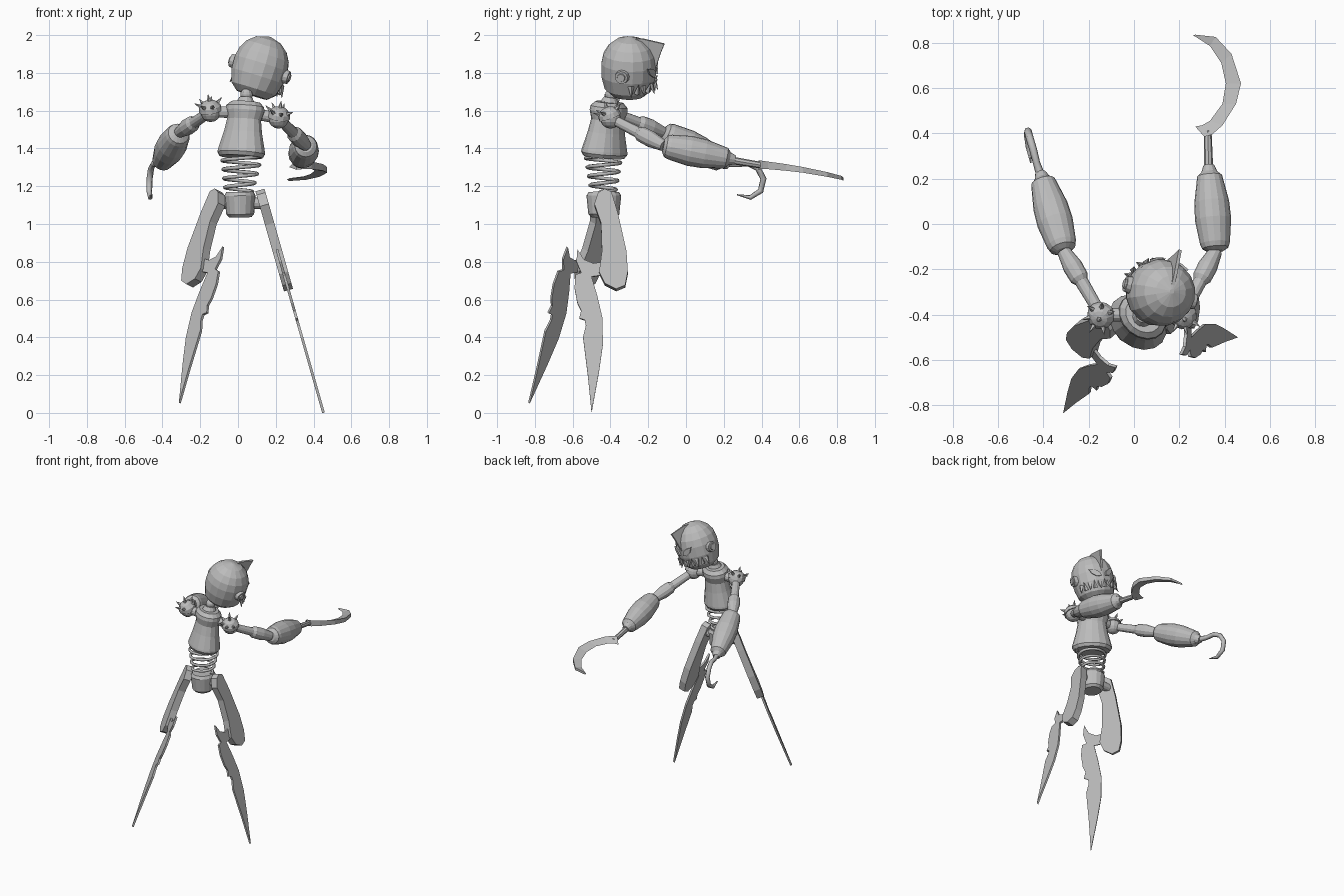
import bpy, bmesh, math
from mathutils import Matrix, Vector

cube = bpy.data.objects.get("Cube")
if cube:
    bpy.data.objects.remove(cube)

grey = bpy.data.materials.new("plain grey")
grey.use_nodes = True
grey.diffuse_color = (0.5, 0.5, 0.5, 1)
grey.node_tree.nodes["Principled BSDF"].inputs["Base Color"].default_value = (0.5, 0.5, 0.5, 1)


def finish(name, bm):
    bmesh.ops.recalc_face_normals(bm, faces=bm.faces)
    mesh = bpy.data.meshes.new(name)
    bm.to_mesh(mesh)
    bm.free()
    mesh.materials.append(grey)
    obj = bpy.data.objects.new(name, mesh)
    bpy.context.collection.objects.link(obj)
    return obj


def along(p, q):
    """Matrix whose z axis runs from p to q with unit length 1."""
    p, q = Vector(p), Vector(q)
    d = q - p
    turn = d.to_track_quat('Z', 'Y').to_matrix().to_4x4()
    return Matrix.Translation(p) @ turn @ Matrix.Diagonal((1, 1, d.length, 1))


def lathe(name, profile, matrix, seg=16, flat=1.0):
    """Turn (radius, height) points about z; closed at both ends."""
    bm = bmesh.new()
    rings = []
    for r, h in profile:
        rings.append([bm.verts.new(matrix @ Vector((r * math.cos(a), r * flat * math.sin(a), h)))
                      for a in (math.tau * i / seg for i in range(seg))])
    for a, b in zip(rings, rings[1:]):
        for i in range(seg):
            j = (i + 1) % seg
            bm.faces.new((a[i], a[j], b[j], b[i]))
    bm.faces.new(rings[0])
    bm.faces.new(rings[-1])
    return finish(name, bm)


def rod(name, p, q, r, r2=None, seg=12):
    return lathe(name, [(r, 0), (r if r2 is None else r2, 1)], along(p, q), seg)


def ball(name, centre, r, seg=12):
    prof = [(max(r * math.sin(math.pi * k / 8), 0.002), -r * math.cos(math.pi * k / 8)) for k in range(9)]
    return lathe(name, prof, Matrix.Translation(centre), seg)


def plate(name, points, thick, place):
    """Extrude a flat outline; place maps (u, v) to a 3D point."""
    bm = bmesh.new()
    face = bm.faces.new([bm.verts.new(place(u, v)) for u, v in points])
    face.normal_update()
    n = face.normal.copy()
    out = bmesh.ops.extrude_face_region(bm, geom=[face])
    moved = [g for g in out["geom"] if isinstance(g, bmesh.types.BMVert)]
    for v in bm.verts:
        v.co += n * thick * (0.5 if v in moved else -0.5)
    return finish(name, bm)


def tube(name, points, radii, cyclic=False):
    """Round wire through points with a radius at each."""
    curve = bpy.data.curves.new(name, 'CURVE')
    curve.dimensions = '3D'
    curve.bevel_depth = 1
    curve.bevel_resolution = 1
    curve.use_fill_caps = True
    s = curve.splines.new('POLY')
    s.points.add(len(points) - 1)
    for pt, co, r in zip(s.points, points, radii):
        pt.co = (*co, 1)
        pt.radius = r
    obj = bpy.data.objects.new(name, curve)
    curve.materials.append(grey)
    bpy.context.collection.objects.link(obj)


# torso, neck and hips
lathe("torso", [(.125, 0), (.14, .07), (.138, .12), (.112, .45), (.10, .68), (.115, .84), (.112, .92), (.085, 1)],
      along((.015, -.435, 1.355), (.04, -.405, 1.645)), flat=.78)
rod("neck_base", (.04, -.405, 1.64), (.042, -.40, 1.67), .05, .035)
ball("neck_joint", (.045, -.395, 1.685), .033)
rod("neck", (.045, -.395, 1.69), (.07, -.34, 1.74), .025)
lathe("hips", [(.065, 0), (.082, .12), (.092, .85), (.08, 1)],
      along((.012, -.435, 1.035), (.01, -.435, 1.17)), flat=.9)
rod("hip_axle", (-.13, -.43, 1.11), (.15, -.43, 1.11), .03)

# waist spring
turns, steps = 4, 64
coil = []
for i in range(steps + 1):
    t = i / steps
    a, r = math.tau * turns * t, .072 + .035 * t
    coil.append((.005 + .015 * t + r * math.cos(a), -.437 + r * .9 * math.sin(a), 1.17 + .19 * t))
tube("waist_spring", coil, [.01] * len(coil))

# head frame: x to the ears, y to the face
ex = Vector((.93, -.24, -.28)).normalized()
ey = Vector((.215, .95, -.1))
ey = (ey - ex * ey.dot(ex)).normalized()
ez = ex.cross(ey)
head = Matrix.Translation((.118, -.303, 1.83)) @ Matrix((ex, ey, ez)).transposed().to_4x4()
lathe("head", [(.085, -.155), (.125, -.12), (.145, -.05), (.148, .02), (.138, .07), (.112, .115), (.07, .15), (.01, .168)], head)
plate("forehead_fin", [(0, .16), (.07, .165), (.19, .15), (.172, .1), (.158, .05), (.145, 0), (.1, .08)], .014,
      lambda u, v: head @ Vector((0, u, v)))
for side, label in ((1, "left"), (-1, "right")):
    rod(label + "_ear", head @ Vector((side * .13, 0, -.01)), head @ Vector((side * .165, 0, -.01)), .04, .034)
    rod(label + "_ear_cap", head @ Vector((side * .16, 0, -.01)), head @ Vector((side * .172, 0, -.01)), .024, .02)
    plate(label + "_eye", [(.015, -.025), (.045, -.028), (.075, -.005), (.09, .03), (.055, .022), (.025, .002)], .009,
          lambda u, v: head @ Vector((side * u, math.sqrt(.152 ** 2 - u * u), v)))

# teeth in two rows round the jaw
for i in range(11):
    a = math.radians(90 + (i - 5) * 14)
    out = Vector((math.cos(a), math.sin(a), 0))
    up = 1 if i % 2 else -1
    rod(f"tooth_{i + 1}", head @ (out * .137 + Vector((0, 0, -.085 - .02 * up))),
        head @ (out * .158 + Vector((0, 0, -.085 + .035 * up))), .017, .001, 4)

# legs: the same flat outlines on two slanted planes
thigh = [(-.055, 1.10), (-.035, 1.16), (0, 1.18), (.035, 1.165), (.07, 1.05), (.115, .85), (.122, .74), (.108, .67),
         (.06, .65), (0, .68), (-.03, .74), (-.015, .85), (-.02, 1.0)]
shin = [(-.145, .865), (-.11, .81), (-.06, .79), (0, .80), (.0, .73), (-.07, .72), (-.04, .62), (-.012, .5), (-.01, .36),
        (-.03, .22), (-.07, 0), (-.09, .2), (-.115, .4), (-.1, .46), (-.105, .49), (-.135, .50), (-.125, .54),
        (-.145, .58), (-.16, .66), (-.155, .73), (-.125, .74), (-.15, .80)]
legs = (("left", Vector((.122, -.43, 1.16)), Vector((-.285, 0, 1)), Vector((0, 1, 0))),
        ("right", Vector((-.11, -.43, 1.16)), Vector((.21, .30, .955)), Vector((-.65, .76, 0))))
for label, hip, slope, knee in legs:
    def put(u, z):
        return hip + slope * (z - 1.16) + knee * u
    plate(label + "_thigh", thigh, .05, put)
    plate(label + "_shin", shin, .014, put)

# arms
barrel = [(.035, 0), (.058, .04), (.066, .1), (.08, .4), (.077, .62), (.055, .95), (.035, 1)]
arms = (("left", (.08, -.40, 1.585), (.215, -.40, 1.56), (.36, -.12, 1.415), (.332, .23, 1.345)),
        ("right", (0, -.40, 1.59), (-.145, -.40, 1.595), (-.31, -.12, 1.485), (-.405, .20, 1.325)))
for label, chest, shoulder, elbow, wrist in arms:
    sh, el, wr = Vector(shoulder), Vector(elbow), Vector(wrist)
    rod(label + "_collar", chest, sh, .03)
    ball(label + "_shoulder", sh, .055)
    mid = sh.lerp(el, .52)
    rod(label + "_upper_arm", sh, mid, .026, .03)
    lathe(label + "_elbow_sleeve", [(.03, 0), (.042, .12), (.044, .5), (.03, 1)], along(mid, el), 12)
    lathe(label + "_forearm", barrel, along(el, wr), 16)
    rod(label + "_wrist", wr, wr + (wr - el).normalized() * .03, .035, .024)
    # spiked shoulder guard
    side = 1 if sh.x > 0 else -1
    guard = along(sh, sh + Vector((side * .15, -.35, 1)).normalized())
    lathe(label + "_guard", [(.062, .005), (.058, .03), (.035, .054), (.004, .064)], guard, 12)
    for i in range(7):
        a = math.tau * i / 7
        lean = Vector((math.cos(a), math.sin(a), .75)) if i else Vector((0, 0, 1))
        lean.normalize()
        rod(f"{label}_spike_{i + 1}", guard @ (lean * .05), guard @ (lean * .098), .015, .001, 5)

# hook on the right arm
hook = [(-.41, .21, 1.32), (-.43, .27, 1.315), (-.445, .33, 1.32), (-.46, .38, 1.295), (-.468, .41, 1.24),
        (-.47, .395, 1.175), (-.465, .34, 1.14), (-.455, .27, 1.155)]
tube("hook", hook, [.02, .016, .017, .017, .017, .016, .013, .003])

# sickle on the left arm: thick outer spine, sharp inner edge
def sickle_point(x, y):
    return Vector((x, y, 1.335 + .08 * (x - .32) - .164 * (y - .25)))

rod("sickle_handle", sickle_point(.33, .23), sickle_point(.325, .41), .02, .017, 8)
spine = [(.31, .385), (.345, .395), (.39, .435), (.45, .53), (.472, .62), (.43, .75), (.36, .825), (.27, .835)]
edge = [(.27, .43), (.30, .435), (.335, .455), (.39, .53), (.405, .62), (.385, .71), (.335, .785), (.26, .833)]
bm = bmesh.new()
rows = []
for k, (s, e) in enumerate(zip(spine, edge)):
    half = Vector((0, 0, .025 - .0025 * k))
    rows.append([bm.verts.new(p) for p in (sickle_point(*s) + half, sickle_point(*s) - half, sickle_point(*e))])
for a, b in zip(rows, rows[1:]):
    for i in range(3):
        j = (i + 1) % 3
        bm.faces.new((a[i], a[j], b[j], b[i]))
bm.faces.new(rows[0])
bm.faces.new(rows[-1])
finish("sickle_blade", bm)
